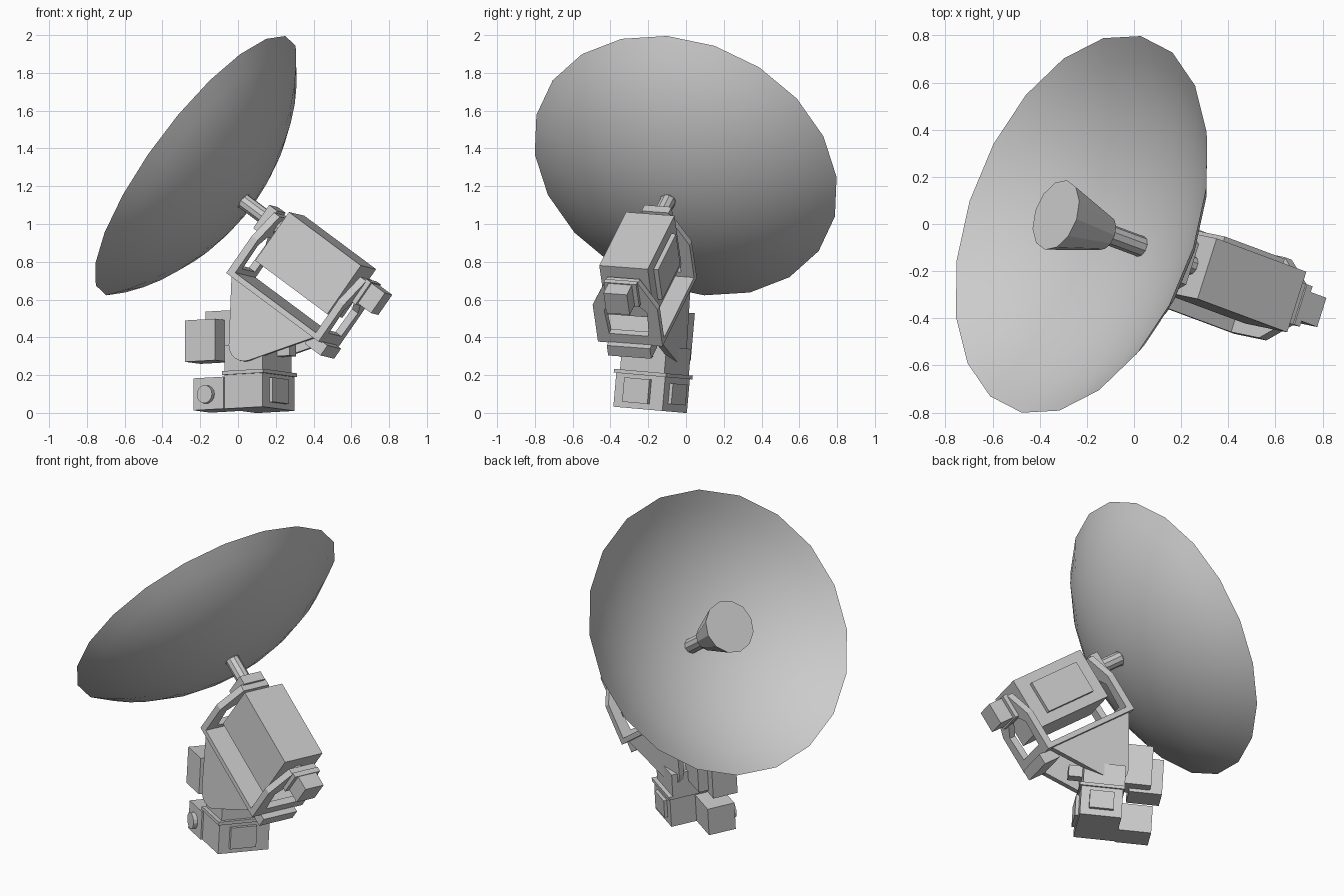
import bpy, bmesh
from math import radians, sin, cos, pi, asin
from mathutils import Matrix, Vector

if "Cube" in bpy.data.objects:
    bpy.data.objects.remove(bpy.data.objects["Cube"])

# Pointing frame: x runs backwards from the dish vertex along its axis
POINT = (Matrix.Translation((0.03, -0.096, 1.12)) @ Matrix.Rotation(radians(-20.4), 4, 'Z')
         @ Matrix.Rotation(radians(34.9), 4, 'Y') @ Matrix.Rotation(radians(-5), 4, 'X'))
# Base frame: slightly tilted pedestal
BASE = (Matrix.Translation((0.114, -0.19, 0.016)) @ Matrix.Rotation(radians(-5), 4, 'X')
        @ Matrix.Rotation(radians(-33), 4, 'Z'))


def finish(name, bm, frame):
    bmesh.ops.recalc_face_normals(bm, faces=bm.faces)
    me = bpy.data.meshes.new(name)
    bm.to_mesh(me)
    bm.free()
    ob = bpy.data.objects.new(name, me)
    ob.matrix_world = frame
    bpy.context.collection.objects.link(ob)
    return ob


def box(name, frame, x, y, z):
    bm = bmesh.new()
    bmesh.ops.create_cube(bm, size=1)
    for v in bm.verts:
        for i, (a, b) in enumerate((x, y, z)):
            v.co[i] = a if v.co[i] < 0 else b
    return finish(name, bm, frame)


def lathe(name, frame, profile, n, smooth=False):
    """Revolve (x, r) points around the frame's x axis."""
    bm = bmesh.new()
    rings = []
    for x, r in profile:
        if r == 0:
            rings.append([bm.verts.new((x, 0, 0))] * n)
        else:
            rings.append([bm.verts.new((x, r * cos(2 * pi * i / n), r * sin(2 * pi * i / n)))
                          for i in range(n)])
    for a, b in zip(rings, rings[1:]):
        for i in range(n):
            j = (i + 1) % n
            bm.faces.new(list(dict.fromkeys((a[i], a[j], b[j], b[i]))))
    ob = finish(name, bm, frame)
    if smooth:
        for p in ob.data.polygons:
            p.use_smooth = True
    return ob


def prism(name, frame, pts, depth):
    """Extrude a closed outline along the given vector."""
    bm = bmesh.new()
    f = bm.faces.new([bm.verts.new(p) for p in pts])
    out = bmesh.ops.extrude_face_region(bm, geom=[f])
    bmesh.ops.translate(bm, vec=depth, verts=[e for e in out['geom'] if isinstance(e, bmesh.types.BMVert)])
    return finish(name, bm, frame)


# Dish: spherical cap
R, D = 0.84, 0.33
rho = (R * R + D * D) / (2 * D)
top = asin(R / rho)
cap = [(-rho * (1 - cos(top * k / 8)), rho * sin(top * k / 8)) for k in range(9)]
lathe("dish", POINT, cap, 20, True)

# Feed horn, its stem and the stub behind the dish
lathe("feed_stem", POINT, [(0, 0), (0, .045), (-.22, .045), (-.22, 0)], 10)
lathe("feed_horn", POINT, [(-.2, 0), (-.2, .075), (-.47, .155), (-.47, 0)], 12)
lathe("dish_stub", POINT, [(-.01, 0), (-.01, .042), (.3, .042), (.3, 0)], 10)
box("stub_collar", POINT, (.15, .205), (-.075, .075), (-.075, .075))

# Electronics body with a raised side panel
box("body", POINT, (.28, .775), (-.135, .135), (-.2, .115))
box("body_panel", POINT, (.36, .69), (.135, .16), (-.14, .055))

# Cradle: two open end frames joined by a floor plate
for name, x in (("front_end_frame", .2), ("rear_end_frame", .795)):
    outer = [(-.18, -.33), (-.18, -.1), (-.09, .06), (.09, .06), (.18, -.1), (.18, -.33)]
    inner = [(.11, -.28), (.12, -.13), (.06, -.07), (-.06, -.07), (-.12, -.13), (-.11, -.28)]
    left = [p for p in outer if p[0] < 0] + [(0, .06), (0, -.07)] + inner[3:] + [(0, -.28), (0, -.33)]
    for s in (1, -1):
        prism(name, POINT, [(x, s * y, z) for y, z in left], (.04, 0, 0))
box("cradle_floor", POINT, (.2, .835), (-.18, .18), (-.34, -.31))
box("rear_foot", POINT, (.76, .87), (-.12, .12), (-.40, -.335))
lathe("rear_pivot", POINT, [(.75, 0), (.75, .04), (.87, .04), (.87, 0)], 10)
box("rear_collar", POINT, (.83, .86), (-.09, .09), (-.075, .07))
box("counterweight", POINT, (.86, .95), (-.065, .065), (-.065, .065))

# Elevation cheeks: triangular plates with a rounded lower tip
tip = [(.5 + .085 * sin(a), -.595 - .085 * cos(a))
       for a in [radians(-55 + 110 * k / 6) for k in range(7)]]
cheek = [(.22, -.33)] + tip + [(.8, -.33)]
for s, name in ((-1, "left_cheek"), (1, "right_cheek")):
    prism(name, POINT, [(x, s * .12, z) for x, z in cheek], (0, s * .035, 0))
lathe("elevation_axle", POINT @ Matrix.Translation((.5, 0, -.6)) @ Matrix.Rotation(pi / 2, 4, 'Z'),
      [(-.14, 0), (-.14, .06), (.14, .06), (.14, 0)], 12)

# Pedestal
box("base_block", BASE, (-.12, .12), (-.155, .155), (.0, .2))
box("base_cap", BASE, (-.13, .13), (-.165, .165), (.18, .2))
box("tower", BASE, (-.13, .11), (-.14, .14), (.2, .34))
box("base_back_panel", BASE, (-.07, .07), (.155, .175), (.04, .15))
box("base_side_panel", BASE, (.12, .14), (-.09, .07), (.03, .16))

# Drive boxes on the side of the pedestal
box("motor_box", BASE, (-.31, -.12), (-.165, .0), (.0, .17))
lathe("motor_cap", BASE @ Matrix.Translation((-.225, -.165, .08)) @ Matrix.Rotation(pi / 2, 4, 'Z'),
      [(.02, 0), (.02, .048), (-.025, .048), (-.025, 0)], 14)
box("control_box", BASE, (-.36, -.17), (-.17, -.02), (.26, .48))
box("control_mount", BASE, (-.29, -.06), (-.08, .04), (.28, .53))
box("tower_lug", BASE, (.11, .19), (-.0, .06), (.28, .35))
